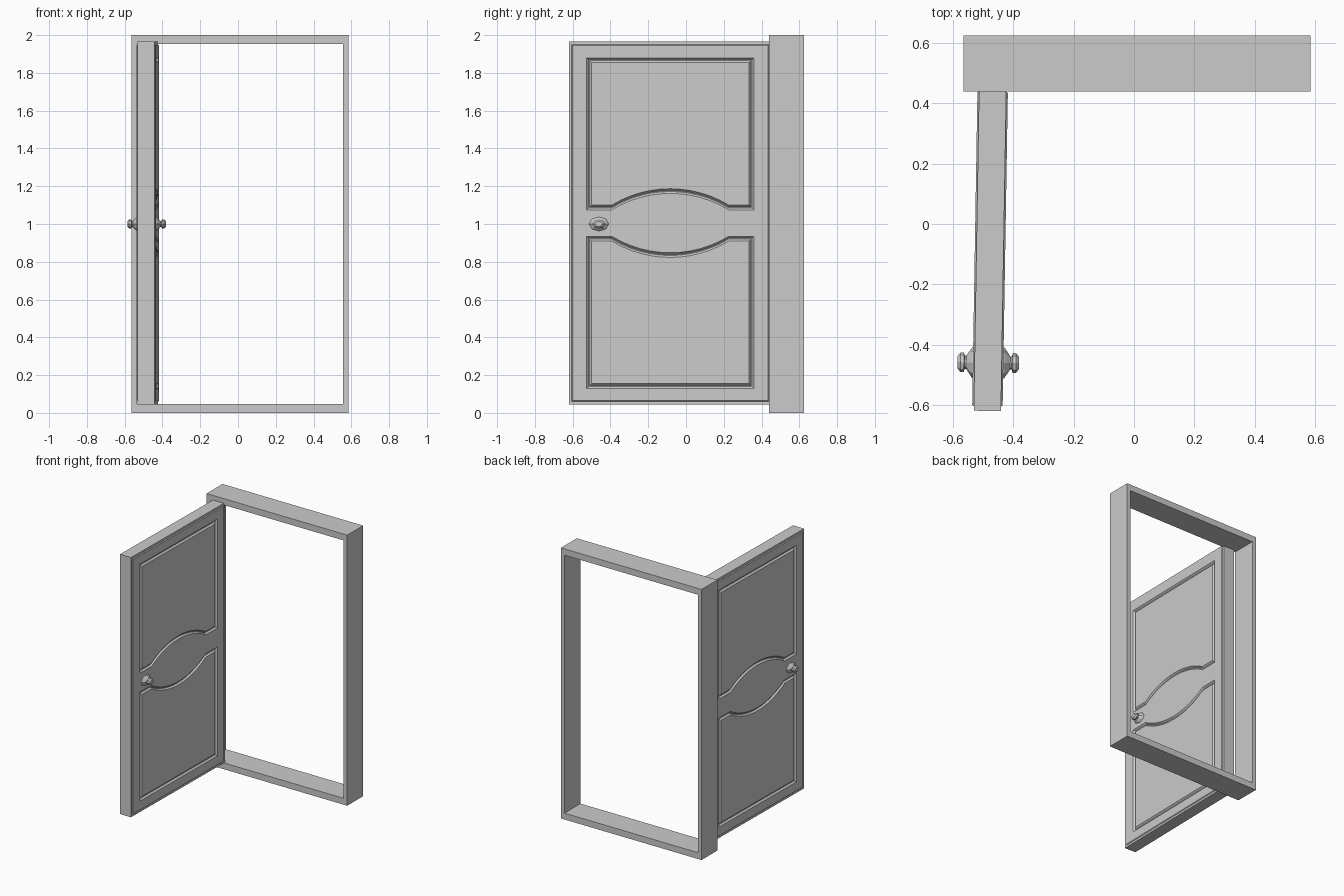
import bpy, bmesh, math

cube = bpy.data.objects.get("Cube")
if cube:
    bpy.data.objects.remove(cube, do_unlink=True)

# One plain grey for everything
grey = bpy.data.materials.new("plain_grey")
grey.use_nodes = True
colour = (0.6, 0.6, 0.6, 1)
grey.diffuse_color = colour
grey.node_tree.nodes["Principled BSDF"].inputs["Base Color"].default_value = colour


def make_object(name, bm, location, angle=0):
    bmesh.ops.recalc_face_normals(bm, faces=bm.faces)
    mesh = bpy.data.meshes.new(name)
    bm.to_mesh(mesh)
    bm.free()
    mesh.materials.append(grey)
    obj = bpy.data.objects.new(name, mesh)
    obj.location = location
    obj.rotation_euler.z = angle
    bpy.context.collection.objects.link(obj)
    return obj


def add_loop(bm, points, x):
    return [bm.verts.new((x, y, z)) for y, z in points]


def skin(bm, a, b):
    n = len(a)
    for i in range(n):
        j = (i + 1) % n
        bm.faces.new((a[i], a[j], b[j], b[i]))


def rect(hy, hz):
    return [(-hy, -hz), (hy, -hz), (hy, hz), (-hy, hz)]


# Door frame: rectangular ring with depth
def build_frame():
    bm = bmesh.new()
    rings = []
    for hy, hz, depth in ((0.575, 1, -0.0925), (0.575, 1, 0.0925),
                          (0.545, 0.953, 0.0925), (0.545, 0.953, -0.0925)):
        rings.append([bm.verts.new((x, depth, z)) for x, z in rect(hy, hz)])
    for i in range(4):
        skin(bm, rings[i], rings[(i + 1) % 4])
    make_object("door_frame", bm, (0.01, 0.5325, 1))


# Panel outline with an arched inner edge, shrunk by an inset
def panel_outline(inset, sign):
    hy, chord, rise, steps = 0.4425 - inset, 0.31, 0.087, 12
    radius = (chord ** 2 + rise ** 2) / (2 * rise)
    low, high = 0.07 + inset, 0.875 - inset
    points = [(hy, low), (hy, high), (-hy, high), (-hy, low)]
    for i in range(steps + 1):
        y = chord * (2 * i / steps - 1)
        points.append((y, low + math.sqrt(radius ** 2 - y ** 2) - radius + rise))
    return [(y, sign * z) for y, z in points]


HINGE_ANGLE = math.radians(-0.95)
DOOR_CENTRE = (-0.4775, -0.0825, 1.005)


# Door leaf: slab with a raised field and grooved panels on both faces
def build_door():
    bm = bmesh.new()
    slab = {}
    for side in (-1, 1):
        slab[side] = add_loop(bm, rect(0.5375, 0.96), side * 0.045)
        foot = add_loop(bm, rect(0.522, 0.945), side * 0.045)
        field = add_loop(bm, rect(0.518, 0.94), side * 0.0505)
        skin(bm, slab[side], foot)
        skin(bm, foot, field)
        borders = [field]
        for sign in (-1, 1):
            outer, bed, bed_end, inner = [
                add_loop(bm, panel_outline(inset, sign), side * depth)
                for inset, depth in ((0, 0.0505), (0.01, 0.039),
                                     (0.015, 0.039), (0.025, 0.0505))]
            skin(bm, outer, bed)
            skin(bm, bed, bed_end)
            skin(bm, bed_end, inner)
            bm.faces.new(inner)
            borders.append(outer)
        edges = [bm.edges.get((b[i - 1], b[i])) for b in borders for i in range(len(b))]
        bmesh.ops.triangle_fill(bm, edges=edges, use_beauty=True, normal=(side, 0, 0))
    skin(bm, slab[-1], slab[1])
    make_object("door_leaf", bm, DOOR_CENTRE, HINGE_ANGLE)


# Flattened eight-sided knob with a flared base
def build_knob(name, side):
    bm = bmesh.new()
    profile = [(0.049, 0.053), (0.054, 0.05), (0.073, 0.022), (0.078, 0.022),
               (0.081, 0.033), (0.092, 0.033), (0.102, 0.02)]
    rings = []
    for x, r in profile:
        ring = [(r * math.cos(k * math.pi / 4), 0.72 * r * math.sin(k * math.pi / 4))
                for k in range(8)]
        rings.append(add_loop(bm, ring, side * x))
    for a, b in zip(rings, rings[1:]):
        skin(bm, a, b)
    bm.faces.new(rings[0])
    bm.faces.new(rings[-1])
    make_object(name, bm, (-0.4835, -0.46, 1.0), HINGE_ANGLE)


build_frame()
build_door()
build_knob("left_knob", 1)
build_knob("right_knob", -1)
